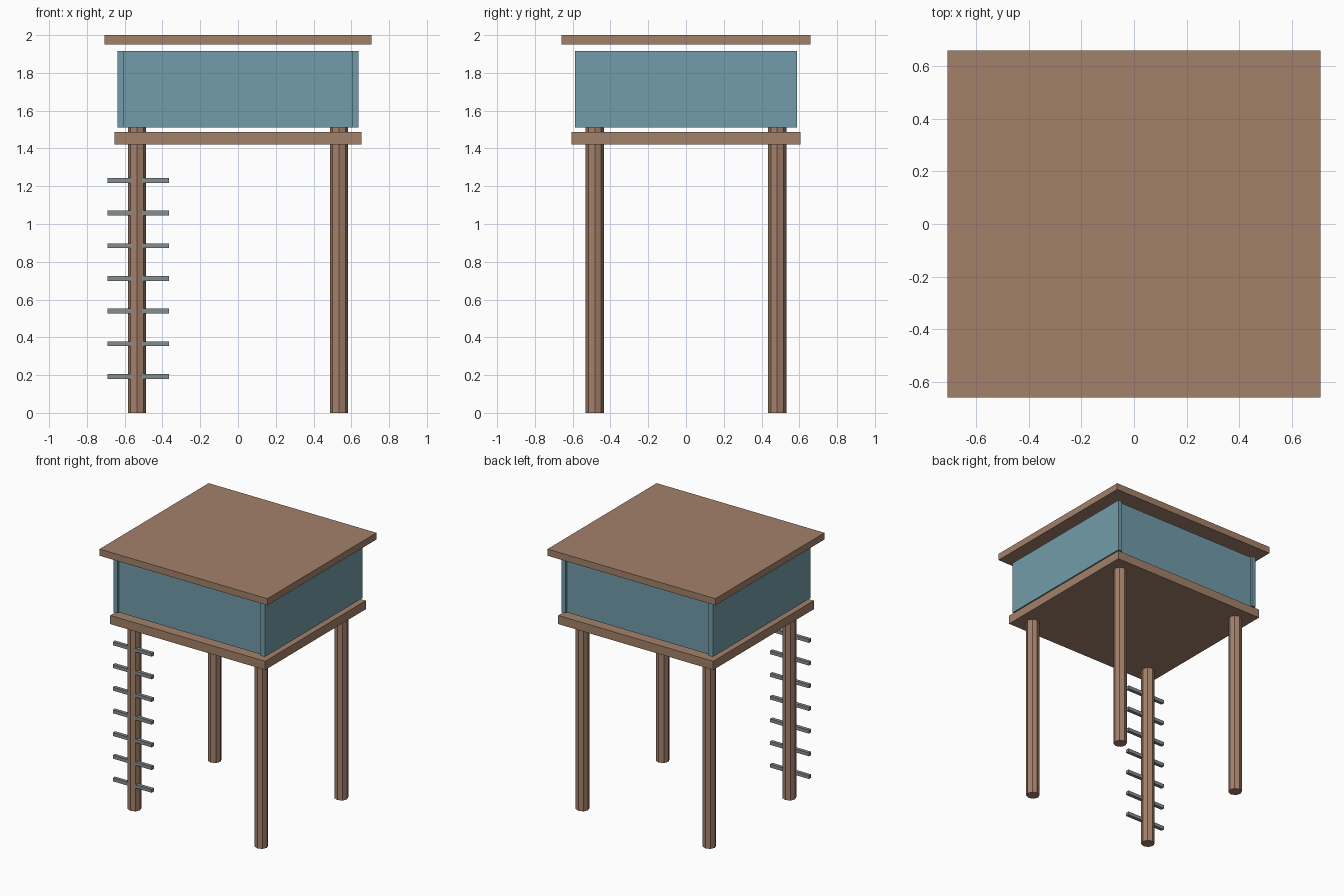
import bpy
import math

cube = bpy.data.objects.get("Cube")
if cube:
    bpy.data.objects.remove(cube, do_unlink=True)


def make_material(name, rgb):
    mat = bpy.data.materials.new(name)
    mat.use_nodes = True
    mat.diffuse_color = (*rgb, 1)
    mat.node_tree.nodes["Principled BSDF"].inputs["Base Color"].default_value = (*rgb, 1)
    return mat


wood = make_material("brown wood", (0.37, 0.22, 0.145))
panel = make_material("blue panel", (0.165, 0.335, 0.405))
metal = make_material("grey metal", (0.24, 0.27, 0.27))


def finish(name, mat):
    obj = bpy.context.object
    obj.name = name
    obj.data.materials.append(mat)
    return obj


def box(name, centre, size, mat):
    bpy.ops.mesh.primitive_cube_add(size=1, location=centre)
    bpy.context.object.scale = size
    bpy.ops.object.transform_apply(location=False, rotation=False, scale=True)
    return finish(name, mat)


def slab(name, half_x, half_y, low, high, mat):
    return box(name, (0, 0, (low + high) / 2), (2 * half_x, 2 * half_y, high - low), mat)


# Floor and roof
slab("floor", 0.654, 0.606, 1.422, 1.488, wood)
slab("roof", 0.708, 0.658, 1.949, 2.0, wood)

# Octagonal posts, with an edge facing each side
post_x, post_y, post_top = 0.535, 0.483, 1.512
for side, sx in (("right", -1), ("left", 1)):
    for end, sy in (("front", -1), ("back", 1)):
        bpy.ops.mesh.primitive_cylinder_add(
            vertices=8, radius=0.048, depth=post_top,
            location=(sx * post_x, sy * post_y, post_top / 2))
        finish(f"{end}_{side}_post", wood)

# Walls: the side walls overlap the slightly recessed front and back walls
wall_z, wall_h, thick = 1.7135, 0.407, 0.035
for name, s in (("right_wall", -1), ("left_wall", 1)):
    box(name, (s * 0.621, 0, wall_z), (thick, 1.176, wall_h), panel)
for name, s in (("front_wall", -1), ("back_wall", 1)):
    box(name, (0, s * 0.552, wall_z), (1.208, thick, wall_h), panel)

# Ladder rungs across the front right post
for i in range(7):
    box(f"rung_{i + 1}", (-0.528, -0.507, 0.193 + i * 0.173), (0.328, 0.026, 0.026), metal)
